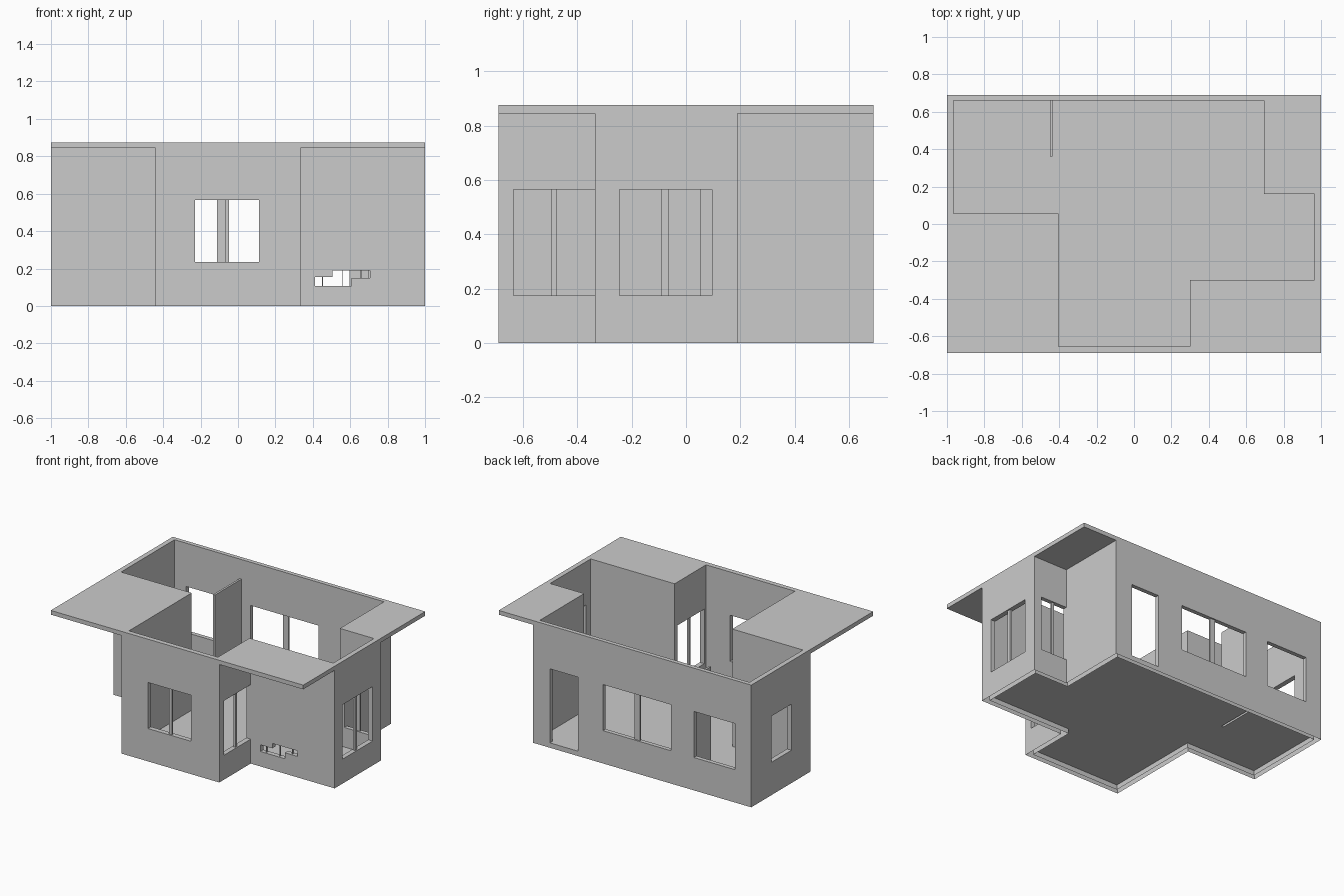
import bpy, bmesh

if "Cube" in bpy.data.objects:
    bpy.data.objects.remove(bpy.data.objects["Cube"])

plaster = bpy.data.materials.new("grey_plaster")
plaster.use_nodes = True
grey = (0.6, 0.6, 0.6, 1)
plaster.diffuse_color = grey
plaster.node_tree.nodes["Principled BSDF"].inputs["Base Color"].default_value = grey

FLOOR, EAVE, TOP = 0.035, 0.845, 0.875
HEAD, SILL, LOW_SILL = 0.565, 0.235, 0.175


def prism(name, outline, z0, z1=None):
    """Extrude a plan outline; without z1 it stays a flat sheet."""
    bm = bmesh.new()
    face = bm.faces.new([bm.verts.new((x, y, z0)) for x, y in outline])
    if z1 is not None:
        top = bmesh.ops.extrude_face_region(bm, geom=[face])["geom"]
        for v in top:
            if isinstance(v, bmesh.types.BMVert):
                v.co.z = z1
    bmesh.ops.recalc_face_normals(bm, faces=bm.faces)
    if z1 is None and face.normal.z < 0:
        face.normal_flip()
    mesh = bpy.data.meshes.new(name)
    bm.to_mesh(mesh)
    bm.free()
    mesh.materials.append(plaster)
    ob = bpy.data.objects.new(name, mesh)
    bpy.context.scene.collection.objects.link(ob)
    return ob


def box(name, x0, x1, y0, y1, z0, z1):
    return prism(name, [(x0, y0), (x1, y0), (x1, y1), (x0, y1)], z0, z1)


def cut(ob, cutter):
    """Subtract the cutter for good, then discard it."""
    cutter.hide_render = True
    mod = ob.modifiers.new("cut", "BOOLEAN")
    mod.operation, mod.solver, mod.object = "DIFFERENCE", "EXACT", cutter
    bpy.context.view_layer.update()
    graph = bpy.context.evaluated_depsgraph_get()
    mesh = bpy.data.meshes.new_from_object(ob.evaluated_get(graph))
    ob.modifiers.clear()
    ob.data = mesh
    bpy.data.objects.remove(cutter)


def drop_flat_faces(ob, levels):
    """Open the hollow shell at the given heights."""
    bm = bmesh.new()
    bm.from_mesh(ob.data)
    gone = [f for f in bm.faces if abs(f.normal.z) > 0.9
            and any(abs(f.calc_center_median().z - z) < 0.002 for z in levels)]
    bmesh.ops.delete(bm, geom=gone, context="FACES")
    bm.to_mesh(ob.data)
    bm.free()


# Plan outlines of the house and of the rooms inside it
outer = [(-1, .69), (.73, .69), (.73, .19), (1, .19), (1, -.335),
         (.335, -.335), (.335, -.69), (-.44, -.69), (-.44, .02), (-1, .02)]
inner = [(-.965, .66), (.695, .66), (.695, .16), (.965, .16), (.965, -.30),
         (.30, -.30), (.30, -.655), (-.405, -.655), (-.405, .055), (-.965, .055)]

# Walls
walls = prism("walls", outer, 0, EAVE)
cut(walls, prism("room_cutter", inner, -0.1, 1))

# Openings: axis the wall faces, wall span, opening span, heights, mullion span
BACK, FRONT, STEP = (.66, .69), (-.69, -.655), (-.335, -.30)
openings = [
    ("back_door", "y", BACK, (.373, .595), (FLOOR, HEAD), None),
    ("back_wide_window", "y", BACK, (-.365, .175), (SILL, HEAD), (-.112, -.07)),
    ("back_small_window", "y", BACK, (-.873, -.545), (SILL, HEAD), None),
    ("front_window", "y", FRONT, (-.23, .112), (SILL, HEAD), (-.07, -.048)),
    ("bay_back_window", "y", (.16, .19), (.73, .94), (LOW_SILL, HEAD), (.825, .847)),
    ("bay_side_window", "x", (.965, 1), (-.245, .095), (LOW_SILL, HEAD), (-.09, -.065)),
    ("wing_side_window", "x", (.30, .335), (-.635, -.335), (LOW_SILL, HEAD), (-.495, -.475)),
    ("end_window", "x", (-1, -.965), (.235, .463), (SILL, HEAD), None),
    ("vent_low", "y", STEP, (.412, .506), (.107, .155), (.45, .454)),
    ("vent_middle", "y", STEP, (.506, .606), (.107, .19), (.555, .559)),
    ("vent_high", "y", STEP, (.606, .705), (.15, .19), (.655, .659)),
]
for name, axis, (w0, w1), span, heights, mullion in openings:
    deep = (w0 - .02, w1 + .02)
    plan = (*deep, *span) if axis == "x" else (*span, *deep)
    cut(walls, box(name + "_cutter", *plan, *heights))
    if mullion:
        slim = (w0 + .01, w1 - .01)
        plan = (*slim, *mullion) if axis == "x" else (*mullion, *slim)
        box(name + "_mullion", *plan, *heights)
drop_flat_faces(walls, (0, EAVE))

# Flat roof border with an open middle
roof = box("roof_overhang", -1, 1, -.69, .69, EAVE, TOP)
cut(roof, prism("roof_cutter", inner, 0, 1.2))

# Floor sheet, notched around the hollow partition
P0, P1, PY = -.45, -.435, .36
notch = [(P0, .66), (P0, PY), (P1, PY), (P1, .66)]
prism("floor", inner[:1] + notch + inner[1:], FLOOR)
partition = box("partition", P0, P1, PY, .66, FLOOR, .735)
drop_flat_faces(partition, (FLOOR,))
